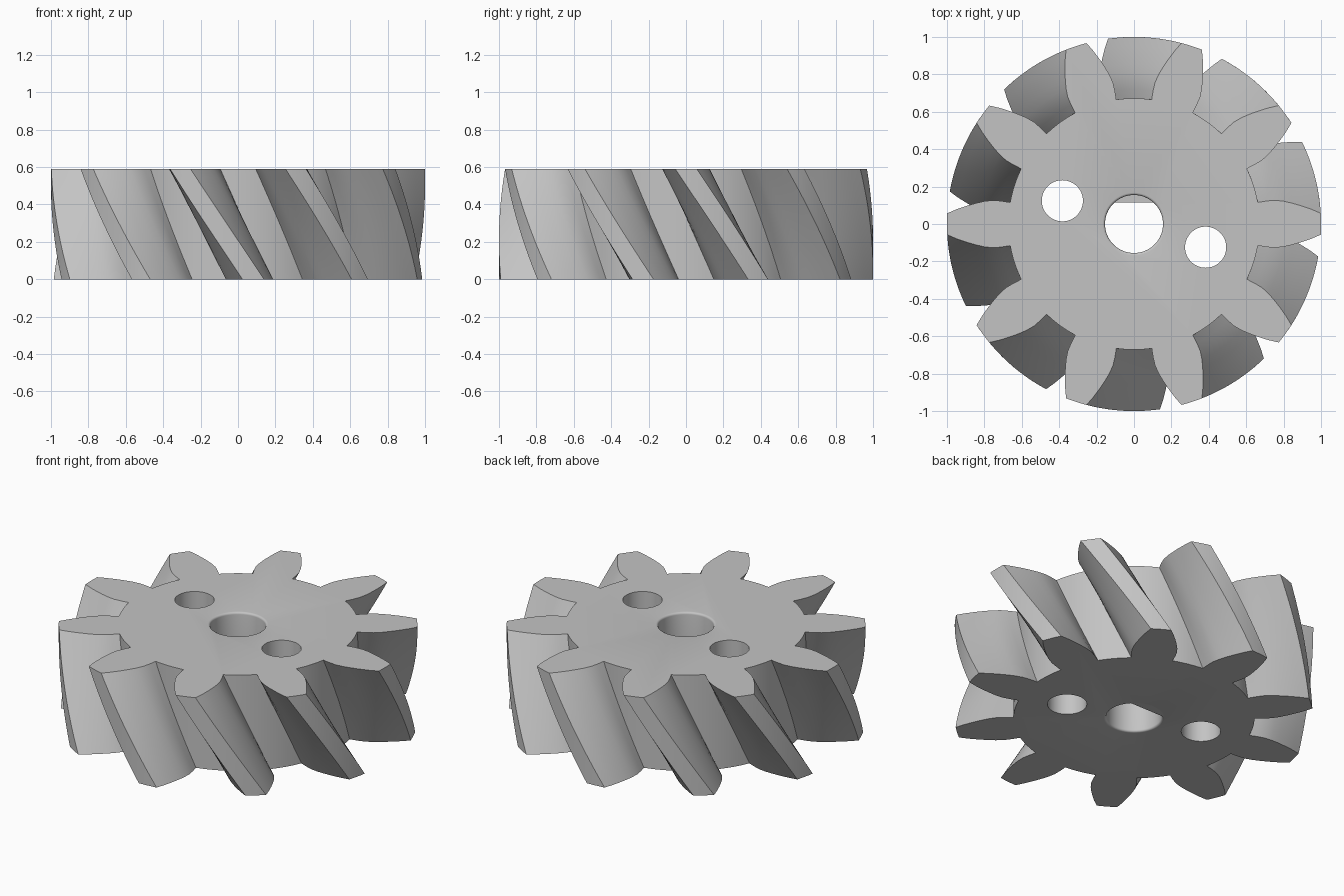
import bpy, bmesh, math

if "Cube" in bpy.data.objects:
    bpy.data.objects.remove(bpy.data.objects["Cube"])

TEETH, HEIGHT, LAYERS = 10, 0.59, 16
TWIST = math.radians(22.7)          # bottom is turned ahead of the top

metal = bpy.data.materials.new("plain grey")
metal.diffuse_color = (0.55, 0.55, 0.55, 1)
metal.use_nodes = True
metal.node_tree.nodes["Principled BSDF"].inputs["Base Color"].default_value = metal.diffuse_color


def make_object(name, bm):
    bmesh.ops.recalc_face_normals(bm, faces=bm.faces[:])
    mesh = bpy.data.meshes.new(name)
    bm.to_mesh(mesh)
    bm.free()
    mesh.materials.append(metal)
    ob = bpy.data.objects.new(name, mesh)
    bpy.context.collection.objects.link(ob)
    return ob


def loft(name, rings):
    """Skin a stack of equal-length closed rings and cap both ends."""
    bm = bmesh.new()
    rows = [[bm.verts.new(p) for p in ring] for ring in rings]
    n = len(rows[0])
    for a, b in zip(rows, rows[1:]):
        for i in range(n):
            j = (i + 1) % n
            bm.faces.new((a[i], a[j], b[j], b[i]))
    bm.faces.new(rows[0])
    bm.faces.new(rows[-1])
    return make_object(name, bm)


def circle(r, z, cx=0, cy=0, n=64):
    return [(cx + r * math.cos(2 * math.pi * i / n),
             cy + r * math.sin(2 * math.pi * i / n), z) for i in range(n)]


# Tooth flank: radius and half angle in degrees
flank = [(0.672, 9.9), (0.72, 9.85), (0.765, 9.55), (0.81, 8.65),
         (0.855, 7.45), (0.90, 6.2), (0.95, 4.8), (1.0, 3.3)]
tooth = [(r, -a) for r, a in flank] + [(1.0, -1.1), (1.0, 1.1)]
tooth += [(r, a) for r, a in reversed(flank)]
tooth += [(0.672, a) for a in (12.6, 15.3, 18, 20.7, 23.4)]   # root arc
outline = [(r, math.radians(a + k * 360 / TEETH))
           for k in range(TEETH) for r, a in tooth]

# Helical gear body
rings = []
for i in range(LAYERS + 1):
    t = i / LAYERS
    turn = TWIST * (1 - t)
    rings.append([(r * math.cos(a + turn), r * math.sin(a + turn), HEIGHT * t)
                  for r, a in outline])
gear = loft("helical_gear", rings)

# Bore cutter with rounded lips at both ends
BORE, LIP = 0.155, 0.013
lip = [(BORE + LIP * (1 - math.cos(a)), LIP * (1 - math.sin(a)))
       for a in (math.radians(d) for d in (90, 67.5, 45, 22.5, 0))]
lip = [(BORE + LIP * (1 - math.sin(math.radians(d))),
        LIP * (1 - math.cos(math.radians(d)))) for d in (0, 22.5, 45, 67.5, 90)]
profile = [(BORE + LIP, -0.05)] + lip
profile += [(r, HEIGHT - z) for r, z in reversed(lip)]
profile += [(BORE + LIP, HEIGHT + 0.05)]
cutters = [loft("bore_cutter", [circle(r, z) for r, z in profile])]

# Two bolt holes, opposite each other
for s in (-1, 1):
    cutters.append(loft("bolt_hole_cutter",
                        [circle(0.11, z, s * 0.383, -s * 0.124, 48)
                         for z in (-0.05, HEIGHT + 0.05)]))

bpy.context.view_layer.objects.active = gear
gear.select_set(True)
for c in cutters:
    c.hide_render = True
    mod = gear.modifiers.new("cut", 'BOOLEAN')
    mod.operation, mod.solver, mod.object = 'DIFFERENCE', 'EXACT', c
    bpy.ops.object.modifier_apply(modifier=mod.name)
for c in cutters:
    bpy.data.objects.remove(c, do_unlink=True)

# Flat segment that makes the lower bore D-shaped
FLAT = 0.115
def segment(r, z):
    half = math.acos(FLAT / r)
    return [(r * math.sin(half * k / 8), r * math.cos(half * k / 8), z)
            for k in range(-8, 9)]
key = loft("shaft_flat", [segment(BORE + LIP, 0), segment(BORE + LIP, LIP),
                          segment(BORE + 0.002, LIP + 0.01),
                          segment(BORE + 0.002, 0.30)])

# Smooth surfaces with crisp edges
for ob in (gear, key):
    bpy.ops.object.select_all(action='DESELECT')
    ob.select_set(True)
    bpy.context.view_layer.objects.active = ob
    bpy.ops.object.shade_smooth_by_angle(angle=math.radians(30))
